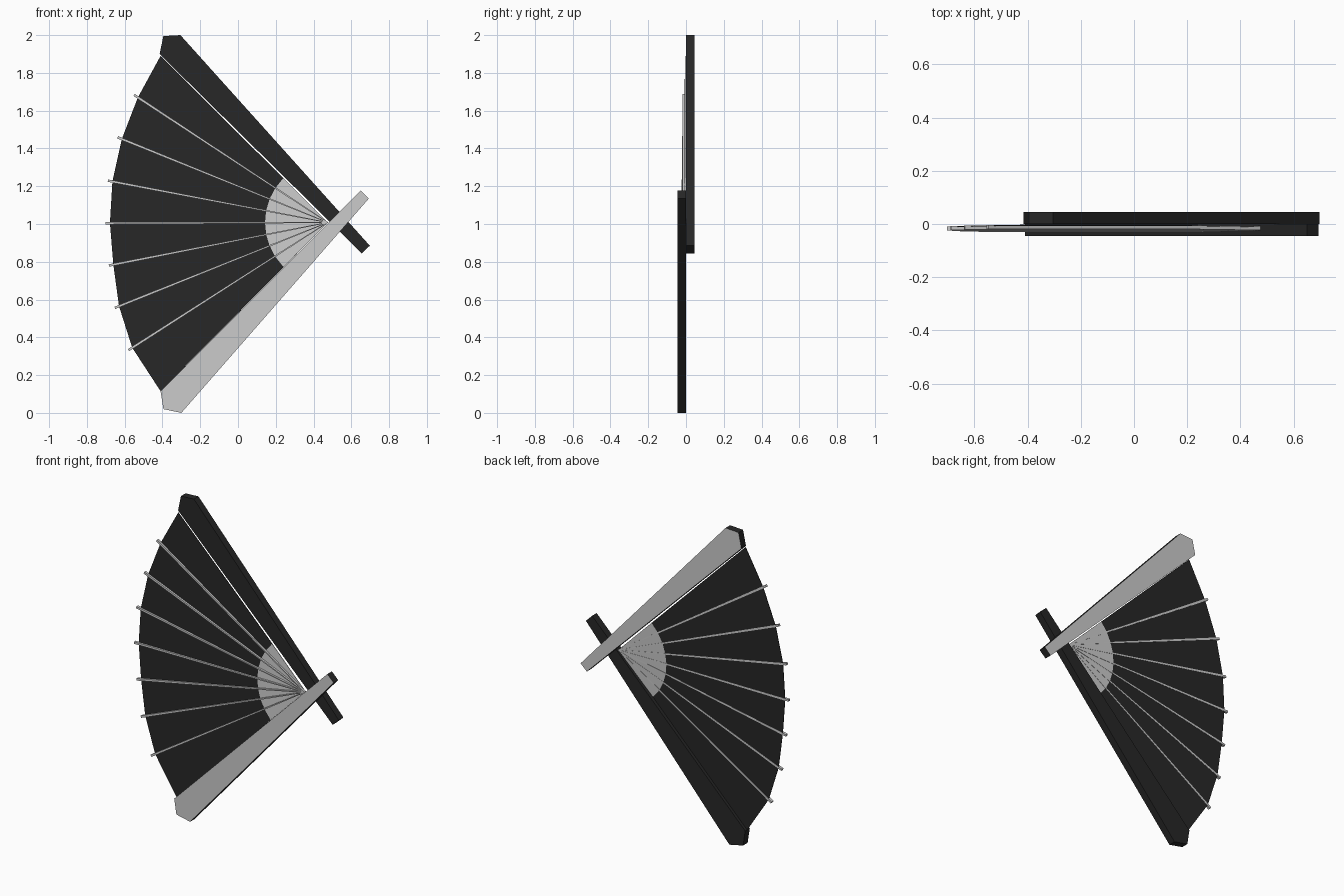
import bpy, bmesh, math
from mathutils import Vector

if "Cube" in bpy.data.objects:
    bpy.data.objects.remove(bpy.data.objects["Cube"])


def material(name, v):
    m = bpy.data.materials.new(name)
    m.diffuse_color = (v, v, v, 1)
    m.use_nodes = True
    m.node_tree.nodes["Principled BSDF"].inputs["Base Color"].default_value = m.diffuse_color
    return m


BLACK = material("black", 0.02)
GREY = material("light grey", 0.6)


def make(name, bm, mats):
    bmesh.ops.recalc_face_normals(bm, faces=bm.faces)
    me = bpy.data.meshes.new(name)
    bm.to_mesh(me)
    bm.free()
    for m in mats:
        me.materials.append(m)
    ob = bpy.data.objects.new(name, me)
    bpy.context.collection.objects.link(ob)
    return ob


# Guards: thick end sticks, black with a light outer face
def guard(name, outline, y0, y1, side):
    bm = bmesh.new()
    f = bm.faces.new([bm.verts.new((x, y0, z)) for x, z in outline])
    r = bmesh.ops.extrude_face_region(bm, geom=[f])
    for v in r["geom"]:
        if isinstance(v, bmesh.types.BMVert):
            v.co.y = y1
    bmesh.ops.recalc_face_normals(bm, faces=bm.faces)
    for f in bm.faces:
        f.material_index = 1 if f.normal.y * side > 0.9 else 0
    return make(name, bm, [BLACK, GREY])


guard("upper_guard", [(-0.415, 1.90), (-0.395, 1.995), (-0.305, 2.0),
                      (0.698, 0.885), (0.655, 0.845)], 0.0, 0.045, 1)
guard("lower_guard", [(-0.41, 0.115), (-0.395, 0.02), (-0.30, 0.0),
                      (0.693, 1.135), (0.65, 1.178)], -0.045, 0.0, -1)

# Rim of the leaf, top to bottom, leaning slightly forward
rim = [(-0.41, 1.89), (-0.53, 1.67), (-0.615, 1.45), (-0.665, 1.225), (-0.678, 1.005),
       (-0.66, 0.785), (-0.63, 0.565), (-0.56, 0.345), (-0.41, 0.115)]
pivot = Vector((0.475, -0.010, 1.008))
outer = [Vector((x, -0.004 - 0.002 * i, z)) for i, (x, z) in enumerate(rim)]
R = 0.332
inner = [pivot + (p - pivot).normalized() * R for p in outer]
for i, p in enumerate(inner):
    p.y = -0.004 - 0.002 * i


# Leaf: dark outer band and bare light sector at the pivot
def thin(ob):
    s = ob.modifiers.new("thickness", "SOLIDIFY")
    s.thickness = 0.003
    s.offset = 0


bm = bmesh.new()
a = [bm.verts.new(p) for p in inner]
b = [bm.verts.new(p) for p in outer]
for i in range(8):
    bm.faces.new((a[i], a[i + 1], b[i + 1], b[i]))
thin(make("fan_leaf", bm, [BLACK]))

bm = bmesh.new()
c = bm.verts.new(pivot)
a = [bm.verts.new(p) for p in inner]
for i in range(8):
    bm.faces.new((c, a[i + 1], a[i]))
thin(make("inner_sector", bm, [GREY]))

# Ribs: narrow blades running from the pivot just past the rim
for i in range(1, 8):
    d = outer[i] - pivot
    d.y = 0
    end = outer[i] + d.normalized() * 0.024
    side = Vector((-d.z, 0, d.x)).normalized()
    bm = bmesh.new()
    ends = []
    for p, w in ((pivot, 0.002), (inner[i], 0.004), (end, 0.0065)):
        ends.append([bm.verts.new(p + side * w * s + Vector((0, y, 0)))
                     for s, y in ((-1, -0.013), (1, -0.013), (1, 0.003), (-1, 0.003))])
    for p, q in zip(ends, ends[1:]):
        for k in range(4):
            bm.faces.new((p[k], p[(k + 1) % 4], q[(k + 1) % 4], q[k]))
    bm.faces.new(ends[0])
    bm.faces.new(ends[-1])
    make("rib_%d" % i, bm, [GREY])
